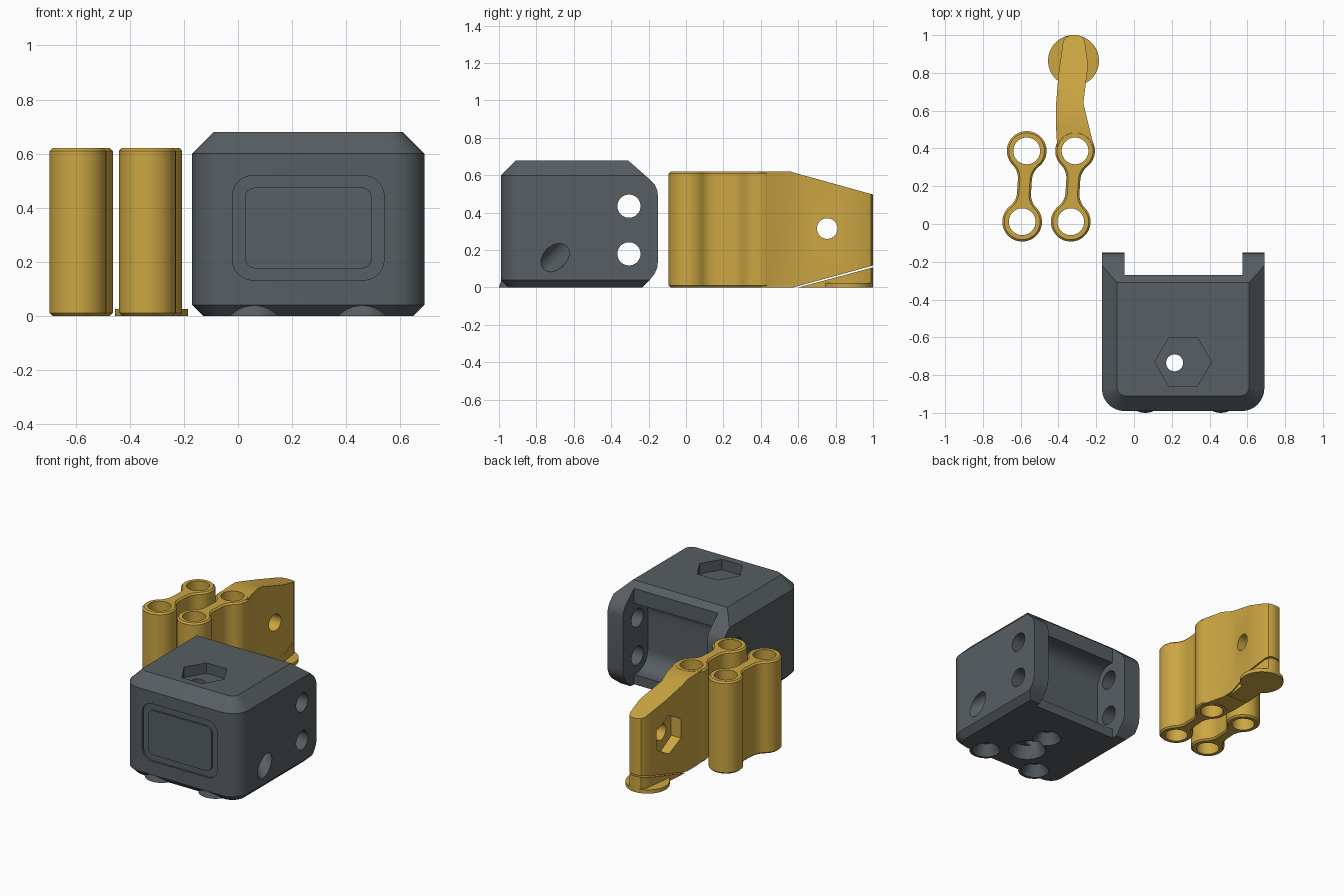
import bpy, bmesh
from math import sin, cos, pi, sqrt, asin
from mathutils import Matrix, Vector

if "Cube" in bpy.data.objects:
    bpy.data.objects.remove(bpy.data.objects["Cube"])


def material(name, rgb):
    m = bpy.data.materials.new(name)
    m.use_nodes = True
    m.diffuse_color = (*rgb, 1)
    m.node_tree.nodes["Principled BSDF"].inputs["Base Color"].default_value = (*rgb, 1)
    return m


GREY = material("slate grey", (0.095, 0.112, 0.122))
GOLD = material("mustard yellow", (0.60, 0.38, 0.055))


def to_object(name, bm, mat):
    bmesh.ops.recalc_face_normals(bm, faces=bm.faces)
    me = bpy.data.meshes.new(name)
    bm.to_mesh(me)
    bm.free()
    me.materials.append(mat)
    ob = bpy.data.objects.new(name, me)
    bpy.context.collection.objects.link(ob)
    return ob


def loft(name, rings, mat):
    """Skin a stack of equal-length rings and cap both ends."""
    bm = bmesh.new()
    loops = [[bm.verts.new(p) for p in ring] for ring in rings]
    n = len(loops[0])
    for a, b in zip(loops, loops[1:]):
        for i in range(n):
            bm.faces.new((a[i], a[(i + 1) % n], b[(i + 1) % n], b[i]))
    bm.faces.new(loops[0])
    bm.faces.new(loops[-1])
    return to_object(name, bm, mat)


def prism(name, pts, axis, lo, hi, mat):
    place = {"x": lambda a, b, c: (c, a, b),
             "y": lambda a, b, c: (a, c, b),
             "z": lambda a, b, c: (a, b, c)}[axis]
    return loft(name, [[place(a, b, c) for a, b in pts] for c in (lo, hi)], mat)


def rod(name, p0, p1, r0, r1, mat, sides=40):
    p0, p1 = Vector(p0), Vector(p1)
    bm = bmesh.new()
    turn = (p1 - p0).to_track_quat("Z", "Y").to_matrix().to_4x4()
    bmesh.ops.create_cone(bm, cap_ends=True, segments=sides, radius1=r0, radius2=r1,
                          depth=(p1 - p0).length,
                          matrix=Matrix.Translation((p0 + p1) / 2) @ turn)
    return to_object(name, bm, mat)


def apply(ob, mod):
    bpy.context.view_layer.objects.active = ob
    bpy.ops.object.modifier_apply(modifier=mod.name)


def combine(ob, tool, operation="DIFFERENCE"):
    mod = ob.modifiers.new("bool", "BOOLEAN")
    mod.operation, mod.solver, mod.object = operation, "EXACT", tool
    apply(ob, mod)
    bpy.data.objects.remove(tool)


def arc(cx, cy, r, a0, a1, n=12):
    return [(cx + r * cos(a0 + (a1 - a0) * i / n), cy + r * sin(a0 + (a1 - a0) * i / n))
            for i in range(n + 1)]


def hexagon(cx, cy, r, start=0.0):
    return arc(cx, cy, r, start, start + 2 * pi, 6)[:-1]


def round_rect(cx, cy, w, h, r):
    pts = []
    for k, (sx, sy) in enumerate(((1, 1), (-1, 1), (-1, -1), (1, -1))):
        pts += arc(cx + sx * (w - r), cy + sy * (h - r), r, k * pi / 2, (k + 1) * pi / 2)
    return pts


# Housing: rounded front corners, chamfered top and bottom
CX, HALF, FRONT, BACK = 0.26, 0.43, -0.99, -0.15


def housing_ring(z, inset):
    r = 0.12 - inset * 0.9
    w, f = HALF - inset, FRONT + inset
    plan = arc(CX - w + r, f + r, r, pi, 1.5 * pi) + arc(CX + w - r, f + r, r, 1.5 * pi, 2 * pi)
    plan += [(CX + w, 0), (CX - w, 0)]
    return [(x, y, z) for x, y in plan]


housing = loft("housing", [housing_ring(0, 0.04), housing_ring(0.04, 0),
                           housing_ring(0.60, 0), housing_ring(0.68, 0.08)], GREY)

# Side profile of the rear ears
ear = [(-1.2, -0.1), (-0.335, -0.1), (-0.19, 0.045), (-0.167, 0.075), (-0.154, 0.105),
       (BACK, 0.14), (BACK, 0.49), (-0.154, 0.52), (-0.167, 0.55), (-0.19, 0.575),
       (-0.447, 0.8), (-1.2, 0.8)]
combine(housing, prism("cut", ear, "x", -0.5, 1, GREY), "INTERSECT")

# Feet under the housing
feet = [(CX - 0.2, -0.895), (CX + 0.2, -0.895), (CX, -0.54)]
for x, y in feet:
    combine(housing, rod("foot", (x, y, 0), (x, y, 0.04), 0.105, 0.092, GREY), "UNION")

# Hinge slot between the ears
slot = [(-0.27, -0.1)] + arc(-0.3, 0.18, 0.115, 1.5 * pi, pi)
slot += arc(-0.3, 0.43, 0.115, pi, pi / 2) + [(-0.27, 0.8), (0, 0.8), (0, -0.1)]
slot[1:1] = [(-0.27, 0.065)]
slot[-3:-3] = [(-0.27, 0.545)]
combine(housing, prism("cut", slot, "x", -0.05, 0.575, GREY))

# Hinge pin holes, nut pocket, bolt hole and angled cord hole
for z in (0.18, 0.435):
    combine(housing, rod("cut", (-0.3, -0.305, z), (0.8, -0.305, z), 0.062, 0.062, GREY))
combine(housing, prism("cut", hexagon(CX, -0.73, 0.15), "z", 0.61, 0.8, GREY))
combine(housing, rod("cut", (0.215, -0.735, -0.1), (0.215, -0.735, 0.75), 0.045, 0.045, GREY))
combine(housing, rod("cut", (0.79, -0.77, 0.09), (0.53, -0.59, 0.27), 0.062, 0.062, GREY))

# Tapered sockets in the feet and at the hub
for x, y in feet:
    combine(housing, rod("cut", (x, y, -0.01), (x, y, 0.07), 0.094, 0.045, GREY))
combine(housing, rod("cut", (CX, -0.73, -0.01), (CX, -0.73, 0.08), 0.12, 0.08, GREY))

# Grooved frame on the front
groove = prism("groove", round_rect(CX, 0.325, 0.28, 0.193, 0.075), "y", -1.05, -0.978, GREY)
combine(groove, prism("cut", round_rect(CX, 0.325, 0.235, 0.15, 0.04), "y", -1.1, -0.9, GREY))
combine(housing, groove)


# Hinge links: two knuckles joined by a waisted neck
KNUCKLE, NECK, FILLET, TALL = 0.105, 0.037, 0.1, 0.62


def link(name, low, high):
    low, high = Vector(low), Vector(high)
    mid, half = (low + high) / 2, (high - low).length / 2
    run = sqrt((FILLET + KNUCKLE) ** 2 - (FILLET + NECK) ** 2)
    tilt = asin((FILLET + NECK) / (FILLET + KNUCKLE))
    quarter = arc(half, 0, KNUCKLE, 0, pi - tilt, 18)
    quarter += arc(half - run, FILLET + NECK, FILLET, -tilt, -pi / 2, 10)[1:]
    side = quarter + [(-a, b) for a, b in reversed(quarter)][:-1]
    outline = side + [(a, -b) for a, b in reversed(side)]
    outline = [p for i, p in enumerate(outline) if i == 0 or
               (Vector(p) - Vector(outline[i - 1])).length > 0.0001]
    if (Vector(outline[0]) - Vector(outline[-1])).length < 0.0001:
        outline.pop()
    along = (high - low).normalized()
    across = Vector((-along.y, along.x))
    pts = [tuple(mid + along * a + across * b) for a, b in outline]
    ob = prism(name, pts, "z", 0, TALL, GOLD)
    mod = ob.modifiers.new("bevel", "BEVEL")
    mod.width, mod.segments, mod.limit_method, mod.angle_limit = 0.01, 1, "ANGLE", 1.0
    apply(ob, mod)
    return ob


def drill(ob, *centres):
    for x, y in centres:
        combine(ob, rod("cut", (x, y, -0.1), (x, y, 0.8), 0.071, 0.071, GOLD))


ends = (-0.592, 0.012), (-0.568, 0.387)
plain_link = link("plain_link", *ends)
drill(plain_link, *ends)

# Long link with a tapered lever arm
arm_plan = [(-0.405, 0.38), (-0.412, 0.5), (-0.412, 0.64), (-0.40, 0.79), (-0.385, 0.90),
            (-0.376, 0.965), (-0.36, 0.99), (-0.335, 1.0), (-0.295, 1.0), (-0.272, 0.99),
            (-0.26, 0.965), (-0.243, 0.84), (-0.268, 0.64), (-0.213, 0.41), (-0.22, 0.36)]
ends = (-0.335, 0.012), (-0.312, 0.387)
arm = prism("arm", arm_plan, "z", -0.1, 0.8, GOLD)
arm_side = [(0.2, 0.001), (0.575, 0.001), (1.05, 0.131), (1.05, 0.483),
            (0.56, TALL - 0.001), (0.2, TALL - 0.001)]
combine(arm, prism("cut", arm_side, "x", -1, 0, GOLD), "INTERSECT")
lever = link("lever_link", *ends)
combine(lever, arm, "UNION")
drill(lever, *ends)

# Cross bolt hole and its nut pocket
combine(lever, rod("cut", (-0.6, 0.755, 0.315), (0, 0.755, 0.315), 0.055, 0.055, GOLD))
combine(lever, prism("cut", hexagon(0.755, 0.315, 0.13, pi / 2), "x", -0.6, -0.34, GOLD))

# Wedge and disc under the arm tip
wedge = prism("support_wedge", arm_plan, "z", -0.1, 0.3, GOLD)
combine(wedge, prism("cut", [(0.6, 0), (1.05, 0), (1.05, 0.121)], "x", -1, 0, GOLD), "INTERSECT")
disc = rod("support_disc", (-0.32, 0.865, 0), (-0.32, 0.865, 0.025), 0.135, 0.135, GOLD, 64)

# Smooth shading with crisp edges
for ob in (housing, plain_link, lever, wedge, disc):
    bpy.ops.object.select_all(action="DESELECT")
    ob.select_set(True)
    bpy.context.view_layer.objects.active = ob
    bpy.ops.object.shade_smooth_by_angle(angle=0.5)
